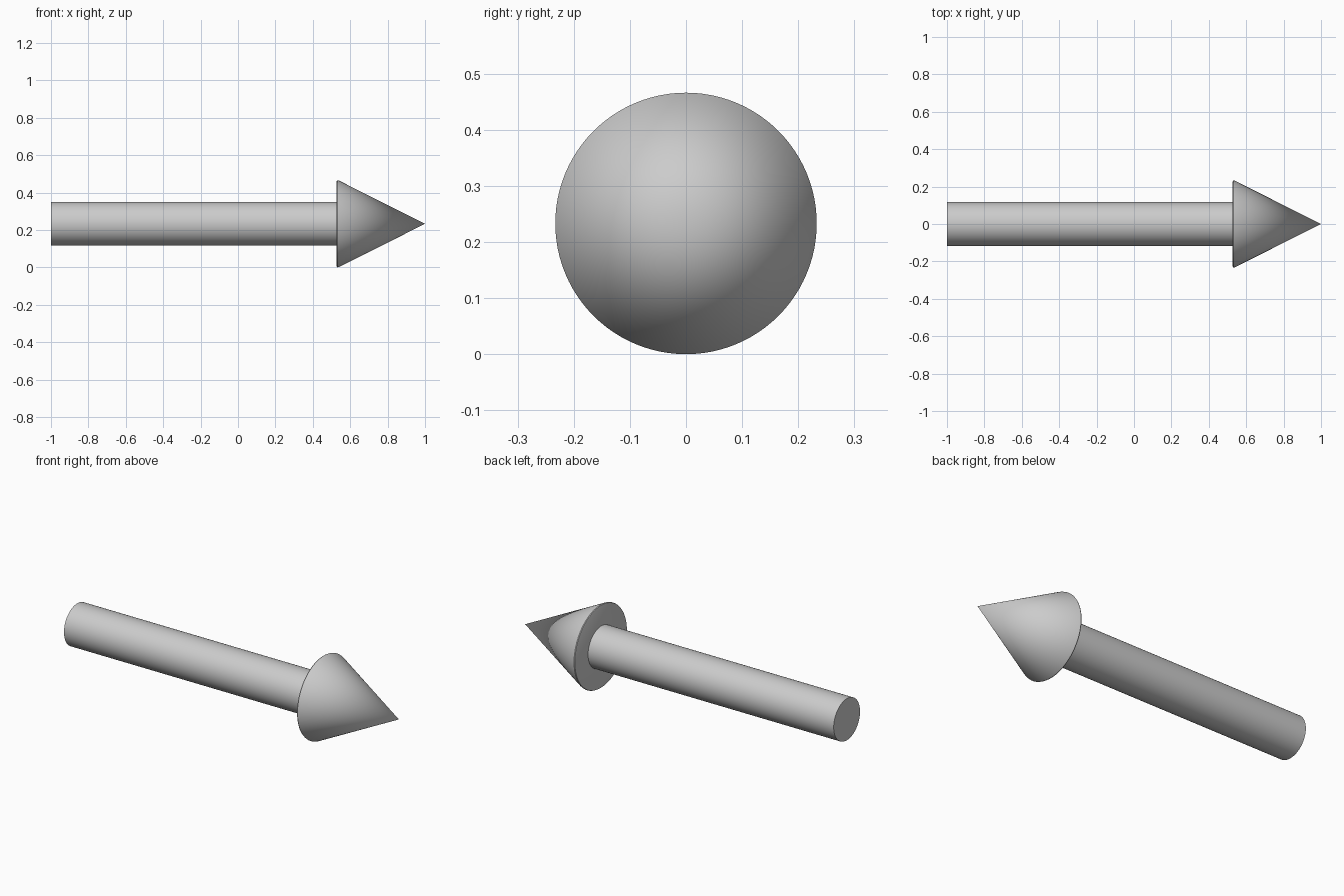
import bpy, bmesh, math

if "Cube" in bpy.data.objects:
    bpy.data.objects.remove(bpy.data.objects["Cube"])

AXIS_Z = 0.233
SIDES = 96


def revolve(name, profile):
    """Spin a closed (x, radius) profile around the arrow's long axis."""
    bm = bmesh.new()
    rings = []
    for x, r in profile:
        if r == 0:
            rings.append([bm.verts.new((x, 0, AXIS_Z))] * SIDES)
        else:
            rings.append([bm.verts.new((x, r * math.cos(a), AXIS_Z + r * math.sin(a)))
                          for a in (2 * math.pi * i / SIDES for i in range(SIDES))])
    for a, b in zip(rings, rings[1:]):
        for i in range(SIDES):
            j = (i + 1) % SIDES
            quad = dict.fromkeys((a[i], a[j], b[j], b[i]))
            bm.faces.new(list(quad))
    bmesh.ops.recalc_face_normals(bm, faces=bm.faces)
    mesh = bpy.data.meshes.new(name)
    bm.to_mesh(mesh)
    bm.free()
    obj = bpy.data.objects.new(name, mesh)
    bpy.context.collection.objects.link(obj)
    bpy.ops.object.select_all(action='DESELECT')
    obj.select_set(True)
    bpy.context.view_layer.objects.active = obj
    bpy.ops.object.shade_smooth_by_angle(angle=math.radians(40))
    return obj


# Straight round shaft with flat ends
revolve("arrow_shaft", [(-1, 0), (-1, 0.117), (0.53, 0.117), (0.53, 0)])

# Conical head with a flat back and a slightly rounded rim
revolve("arrow_head", [(0.527, 0), (0.527, 0.226), (0.529, 0.231),
                       (0.533, 0.233), (0.540, 0.231), (1, 0)])
